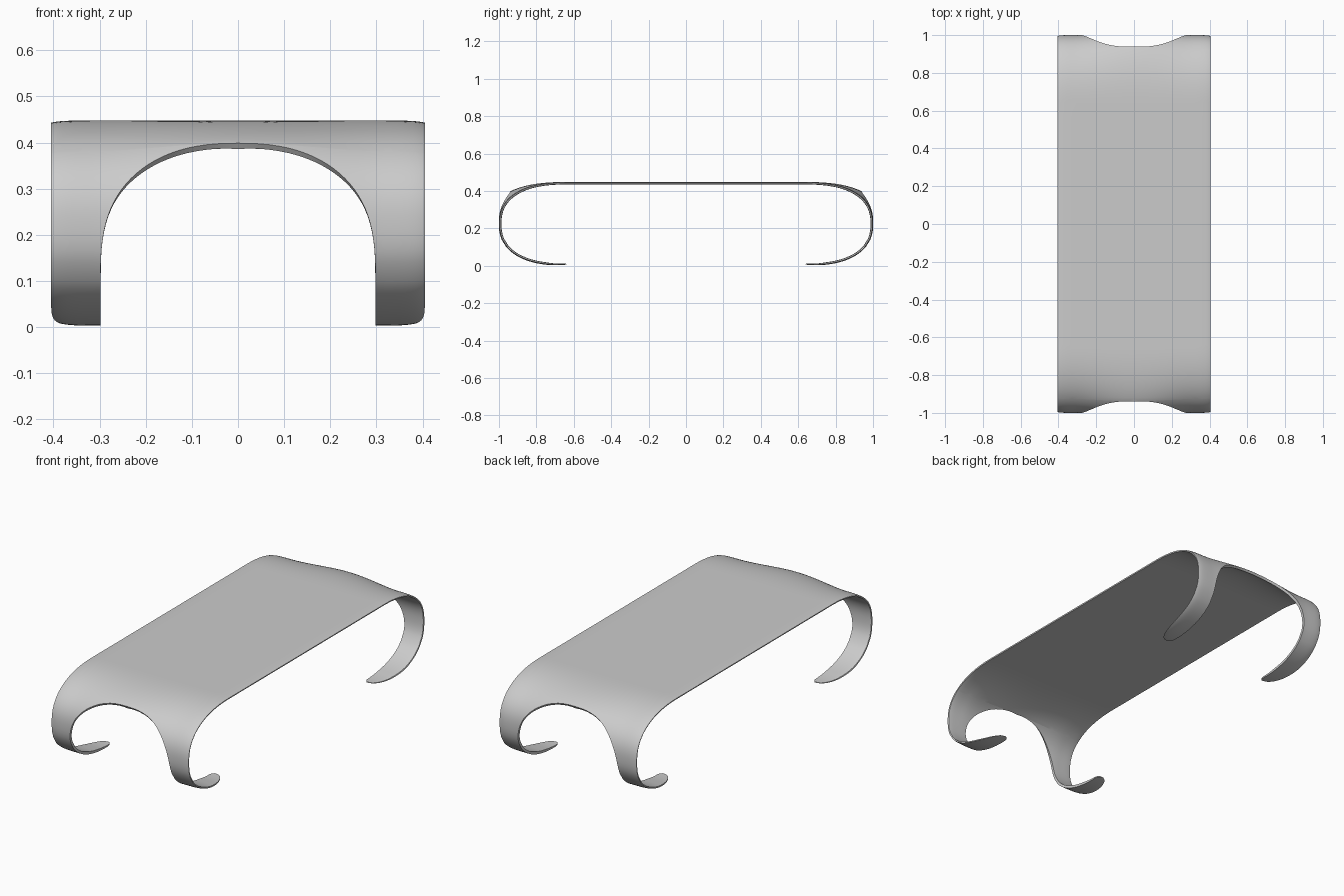
import bpy
import math

if "Cube" in bpy.data.objects:
    bpy.data.objects.remove(bpy.data.objects["Cube"], do_unlink=True)

HALF_WIDTH, CUT_HALF = 0.405, 0.298      # outer edge and arch half width
FLAT, REACH, RISE = 0.64, 0.36, 0.224    # flat top half length, bend radii
BEND, ARCH = 2.4, 2.8                    # superellipse exponents
ARCH_LOW, ARCH_TOP = 0.10, 0.381
THICKNESS = 0.0135


def power(v, e):
    return math.copysign(abs(v) ** e, v)


def angle_at(z):
    return math.asin(power((z - RISE) / RISE, BEND / 2))


def bend_point(t):
    """Position and outward normal of the bent end at angle t."""
    c, s = max(math.cos(t), 0), math.sin(t)
    y = FLAT + REACH * c ** (2 / BEND)
    z = RISE + RISE * power(s, 2 / BEND)
    ny, nz = c ** (2 - 2 / BEND) / REACH, power(s, 2 - 2 / BEND) / RISE
    length = math.hypot(ny, nz)
    return y, z, ny / length, nz / length


# Each row: y, z, normal y, normal z, inner x, outer x, crown, tip thickness
rows = []
for i in range(8):
    rows.append((FLAT * i / 8, 2 * RISE, 0, 1, 0, HALF_WIDTH, 0, 1))

# Bend from the flat top to the crest of the arch
t_top, t_low = angle_at(ARCH_TOP), angle_at(ARCH_LOW)
for i in range(16):
    u = (i / 16) ** 1.3
    t = math.pi / 2 + (t_top - math.pi / 2) * u
    rows.append((*bend_point(t), 0, HALF_WIDTH, u * u, 1))

# Arch opening between the legs
for i in range(25):
    a = math.pi / 2 * i / 24
    z = ARCH_LOW + (ARCH_TOP - ARCH_LOW) * max(math.cos(a), 0) ** (2 / ARCH)
    x = CUT_HALF * math.sin(a) ** (2 / ARCH)
    rows.append((*bend_point(angle_at(z)), x, HALF_WIDTH, 1, 1))

# Feet curling inward to rounded tips
for i in range(1, 21):
    u = 1 - (1 - i / 20) ** 2
    y, z, ny, nz = bend_point(t_low + (-math.pi / 2 - t_low) * u)
    w = min(1, (y - FLAT) / 0.24)
    w_in = min(1, (y - FLAT) / 0.03)
    outer = 0.325 + 0.08 * math.sqrt(1 - (1 - w) ** 2)
    inner = CUT_HALF + 0.02 * (1 - math.sqrt(1 - (1 - w_in) ** 2))
    rows.append((y, z + 0.006 * (1 - w) ** 4, ny, nz, inner, outer, 0,
                 0.4 + 0.6 * min(1, w * 2)))

# One quarter of the bent sheet
fractions = [i / 16 for i in range(16)] + [0.97, 0.99, 1]
cols = len(fractions)
verts, weights = [], []
for y, z, ny, nz, inner, outer, crown, tip in rows:
    for f in fractions:
        x = inner + (outer - inner) * f
        edge = (x / outer) ** 24
        bulge = 0.022 * crown * max(0, 1 - (x / 0.32) ** 2) ** 2
        shift = bulge - 0.005 * edge * tip
        verts.append((x, y + ny * shift, z + nz * shift))
        weights.append(tip * (1 - 0.5 * edge))

faces = []
for r in range(len(rows) - 1):
    for c in range(cols - 1):
        k = r * cols + c
        faces.append((k, k + 1, k + cols + 1, k + cols))

mesh = bpy.data.meshes.new("table_sheet")
mesh.from_pydata(verts, [], faces)
table = bpy.data.objects.new("table_sheet", mesh)
bpy.context.collection.objects.link(table)

# Thinner along the edges and at the foot tips
group = table.vertex_groups.new(name="thickness")
for i, weight in enumerate(weights):
    group.add([i], weight, "REPLACE")

mirror = table.modifiers.new("mirror", "MIRROR")
mirror.use_axis = (True, True, False)
mirror.merge_threshold = 0.0005
solid = table.modifiers.new("solidify", "SOLIDIFY")
solid.thickness = THICKNESS
solid.offset = -1
solid.vertex_group = "thickness"

# Plain grey finish
grey = bpy.data.materials.new("light_grey")
grey.use_nodes = True
color = (0.6, 0.6, 0.6, 1)
grey.diffuse_color = color
for node in grey.node_tree.nodes:
    if node.type == "BSDF_PRINCIPLED":
        node.inputs["Base Color"].default_value = color
mesh.materials.append(grey)

bpy.ops.object.select_all(action="DESELECT")
table.select_set(True)
bpy.context.view_layer.objects.active = table
bpy.ops.object.convert(target="MESH")
bpy.ops.object.shade_smooth_by_angle(angle=math.radians(40))
